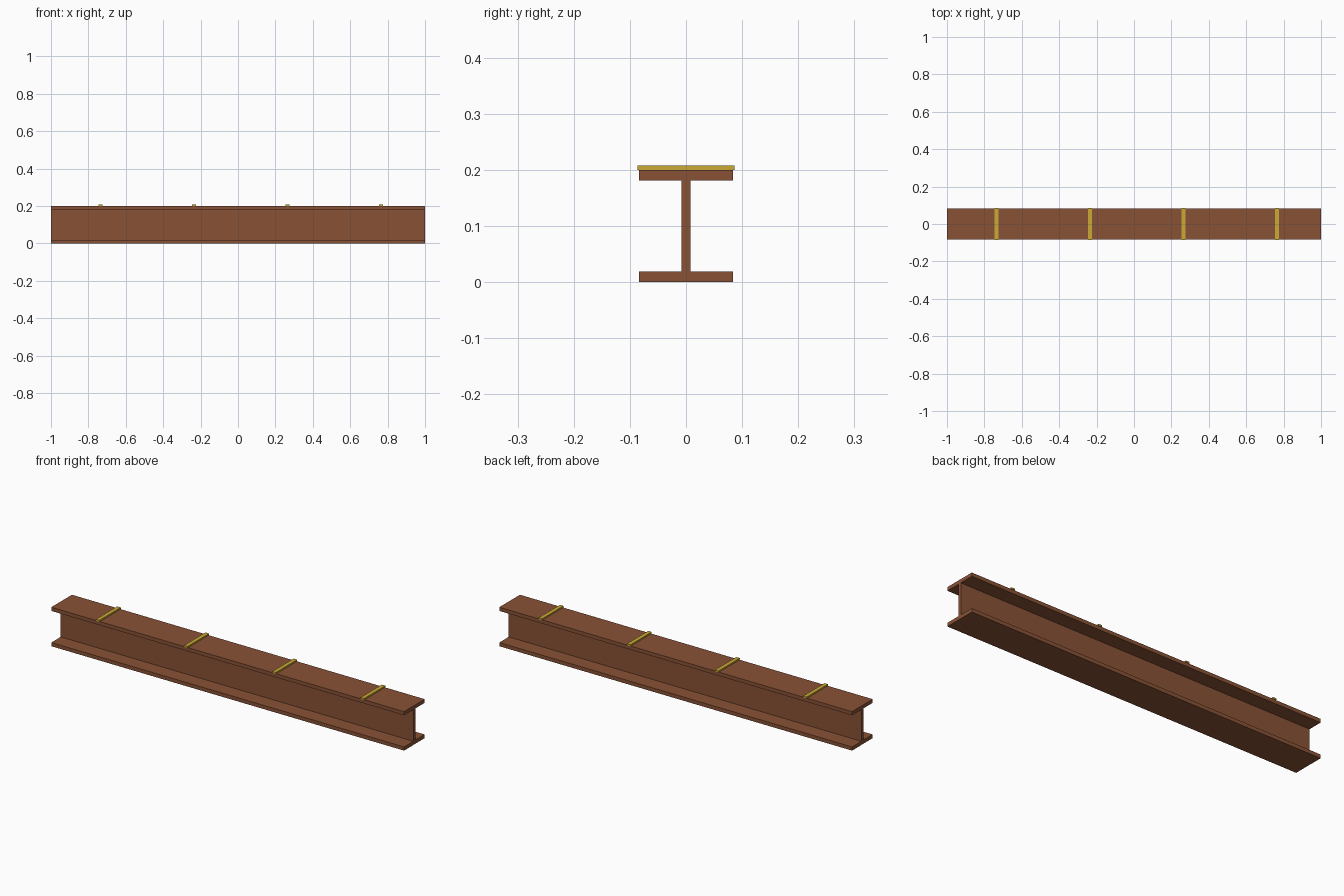
import bpy
import bmesh

cube = bpy.data.objects.get("Cube")
if cube:
    bpy.data.objects.remove(cube, do_unlink=True)


def make_material(name, rgb):
    mat = bpy.data.materials.new(name)
    mat.use_nodes = True
    mat.diffuse_color = (*rgb, 1)
    bsdf = mat.node_tree.nodes["Principled BSDF"]
    bsdf.inputs["Base Color"].default_value = (*rgb, 1)
    bsdf.inputs["Roughness"].default_value = 0.8
    return mat


def add_object(name, bm, mat):
    bmesh.ops.recalc_face_normals(bm, faces=bm.faces)
    mesh = bpy.data.meshes.new(name)
    bm.to_mesh(mesh)
    bm.free()
    mesh.materials.append(mat)
    obj = bpy.data.objects.new(name, mesh)
    bpy.context.collection.objects.link(obj)
    return obj


rust = make_material("rust_brown", (0.25, 0.085, 0.036))
yellow = make_material("marking_yellow", (0.60, 0.40, 0.035))

LENGTH, HEIGHT = 2.0, 0.2
FLANGE, WEB, THICK = 0.0835, 0.008, 0.0190  # half widths, flange thickness

# I-beam: one half of the section, mirrored, then extruded along x
half = [(FLANGE, 0), (FLANGE, THICK), (WEB, THICK),
        (WEB, HEIGHT - THICK), (FLANGE, HEIGHT - THICK), (FLANGE, HEIGHT)]
section = half + [(-y, z) for y, z in reversed(half)]
bm = bmesh.new()
end = bm.faces.new([bm.verts.new((-LENGTH / 2, y, z)) for y, z in section])
side = bmesh.ops.extrude_face_region(bm, geom=[end], use_keep_orig=True)["geom"]
bmesh.ops.translate(bm, vec=(LENGTH, 0, 0),
                    verts=[v for v in side if isinstance(v, bmesh.types.BMVert)])
add_object("steel_beam", bm, rust)

# Painted bars across the top flange at even spacing
BAR_SIZE = (0.02, 0.173, 0.0075)
for i in range(4):
    bm = bmesh.new()
    bmesh.ops.create_cube(bm, size=1)
    bmesh.ops.scale(bm, vec=BAR_SIZE, verts=bm.verts)
    bar = add_object(f"marking_bar_{i + 1}", bm, yellow)
    bar.location = (-0.735 + 0.5 * i, 0, HEIGHT + BAR_SIZE[2] / 2)
